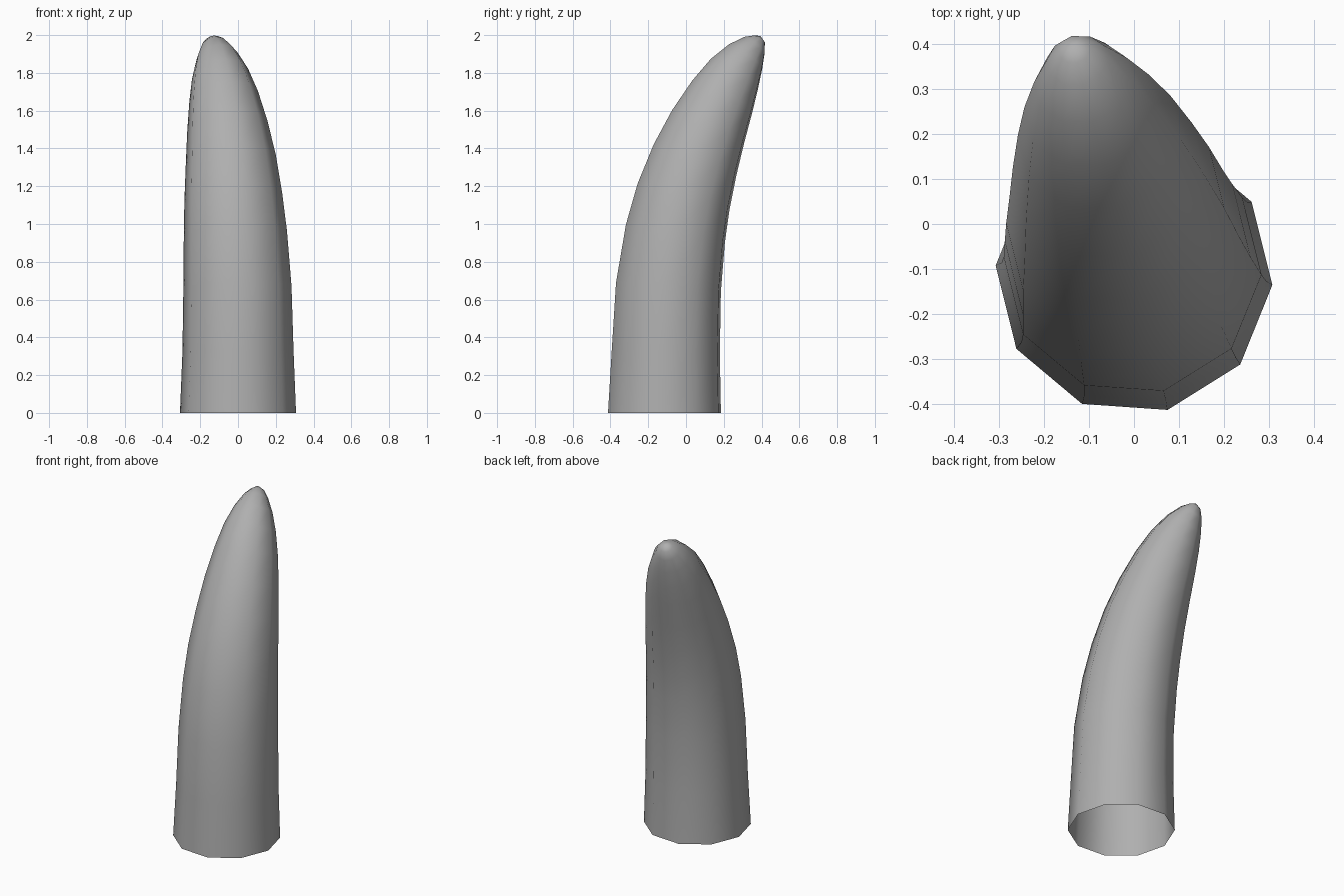
import bpy, bmesh
from math import cos, sin, radians, tau
from mathutils import Vector

if "Cube" in bpy.data.objects:
    bpy.data.objects.remove(bpy.data.objects["Cube"])

SIDES = 10
# Centre line and radius of each ring: x, y, z, r
RINGS = [
    (0.0, -0.114, 0.0, 0.308), (0.0, -0.107, 0.32, 0.295), (-0.003, -0.093, 0.665, 0.287),
    (-0.014, -0.056, 0.95, 0.274), (-0.025, -0.013, 1.145, 0.26), (-0.038, 0.048, 1.34, 0.24),
    (-0.056, 0.117, 1.515, 0.215), (-0.076, 0.192, 1.675, 0.184), (-0.095, 0.256, 1.795, 0.151),
    (-0.112, 0.315, 1.885, 0.112), (-0.126, 0.363, 1.947, 0.07), (-0.132, 0.388, 1.978, 0.036),
]
TIP = Vector((-0.135, 0.394, 1.996))

# Horn: rings square to the curved centre line, open at the base
bm = bmesh.new()
centres = [Vector(r[:3]) for r in RINGS] + [TIP]
rings = []
for i, (x, y, z, r) in enumerate(RINGS):
    tangent = centres[i + 1] - centres[i - 1] if i else Vector((0, 0, 1))
    turn = Vector((0, 0, 1)).rotation_difference(tangent.normalized())
    ring = []
    for k in range(SIDES):
        a = radians(-4) + tau * k / SIDES
        ring.append(bm.verts.new(centres[i] + turn @ Vector((r * cos(a), r * sin(a), 0))))
    rings.append(ring)
for lo, hi in zip(rings, rings[1:]):
    for k in range(SIDES):
        n = (k + 1) % SIDES
        bm.faces.new((lo[k], lo[n], hi[n], hi[k]))

# Rounded tip
tip = bm.verts.new(TIP)
for k in range(SIDES):
    bm.faces.new((rings[-1][k], rings[-1][(k + 1) % SIDES], tip))
for f in bm.faces:
    f.smooth = True

mesh = bpy.data.meshes.new("horn")
bm.to_mesh(mesh)
bm.free()

# Mid-grey surface
grey = bpy.data.materials.new("horn_grey")
grey.diffuse_color = (0.43, 0.43, 0.43, 1)
grey.use_nodes = True
grey.node_tree.nodes["Principled BSDF"].inputs["Base Color"].default_value = grey.diffuse_color
mesh.materials.append(grey)
bpy.context.collection.objects.link(bpy.data.objects.new("horn", mesh))
